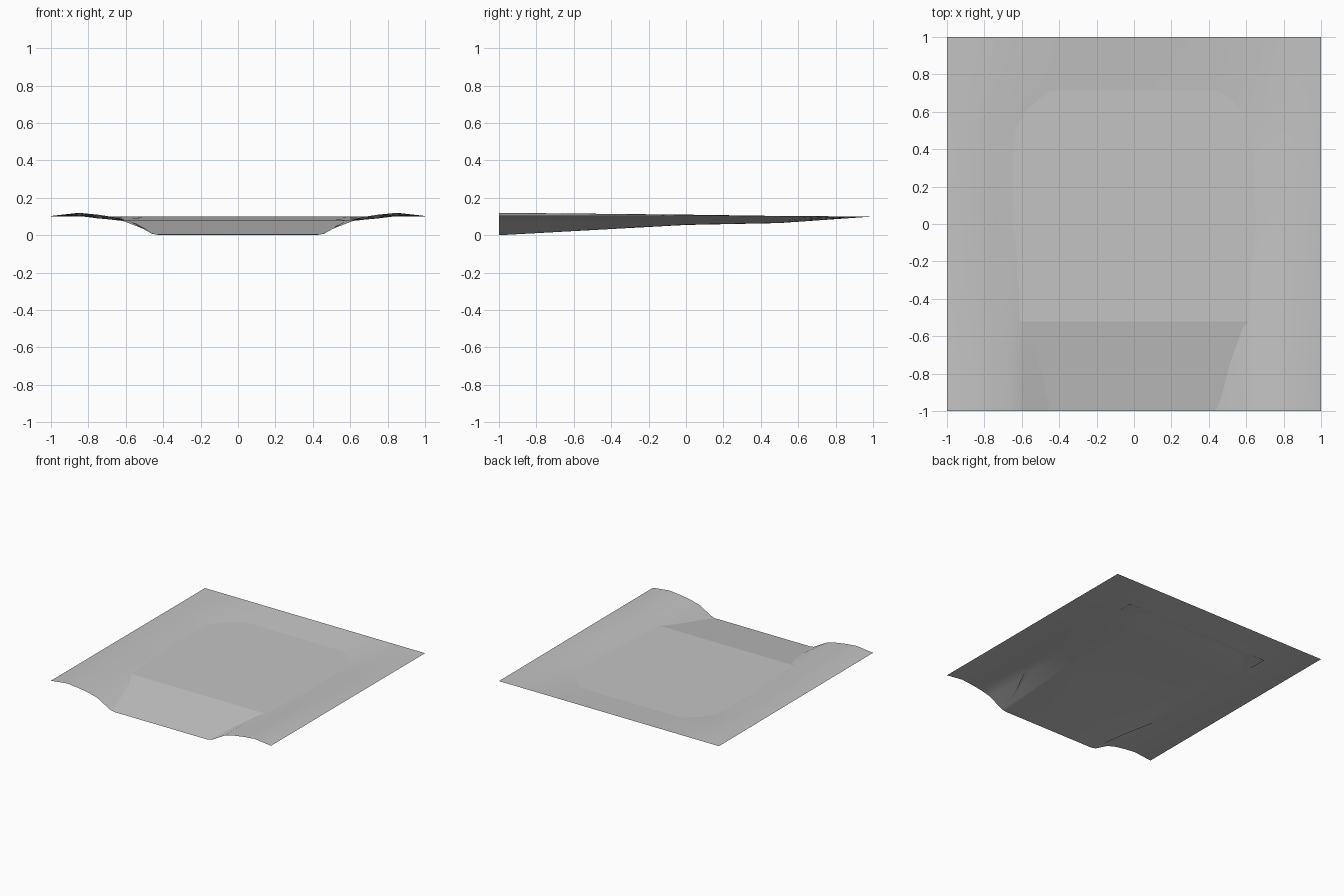
import bpy, bmesh

cube = bpy.data.objects.get("Cube")
if cube:
    bpy.data.objects.remove(cube, do_unlink=True)

GREY = (0.55, 0.55, 0.55, 1.0)
grey = bpy.data.materials.new("plain grey")
grey.use_nodes = True
grey.diffuse_color = GREY
grey.node_tree.nodes["Principled BSDF"].inputs["Base Color"].default_value = GREY


def loft(name, rows):
    """Skin a sheet over rows of points, all rows having equal length."""
    bm = bmesh.new()
    grid = [[bm.verts.new(p) for p in row] for row in rows]
    for a, b in zip(grid, grid[1:]):
        for i in range(len(a) - 1):
            bm.faces.new((a[i], a[i + 1], b[i + 1], b[i]))
    mesh = bpy.data.meshes.new(name)
    bm.to_mesh(mesh)
    bm.free()
    mesh.materials.append(grey)
    obj = bpy.data.objects.new(name, mesh)
    bpy.context.collection.objects.link(obj)
    return obj


# Ground: half cross-sections of the channel and banks, mirrored in x
stations = (0.0, 0.42, 0.46, 0.58, 0.66, 0.75, 0.85, 1.0)
sections = {
    -1.0: (0, 0, 0.008, 0.075, 0.096, 0.11, 0.12, 0.103),
    0.0: (0.055, 0.055, 0.057, 0.073, 0.081, 0.092, 0.11, 0.102),
    0.5: (0.065, 0.065, 0.066, 0.075, 0.082, 0.09, 0.103, 0.101),
    1.0: (0.1,) * 8,
}
STEPS = 4
ys = sorted(sections)
ground_rows = []
for y0, y1 in zip(ys, ys[1:]):
    for k in range(STEPS + (y1 == ys[-1])):
        t = k / STEPS
        half = [(x, y0 + (y1 - y0) * t, a + (b - a) * t)
                for x, a, b in zip(stations, sections[y0], sections[y1])]
        mirrored = [(-x, y, z) for x, y, z in reversed(half[1:])]
        ground_rows.append(mirrored + half)
ground = loft("ground", ground_rows)

# Flat sheet filling the channel, falling in a ramp at the front
sheet_path = ((-1.0, 0.44, 0.003), (-0.76, 0.525, 0.042),
              (-0.52, 0.625, 0.08), (0.0, 0.66, 0.08), (0.74, 0.66, 0.08))
sheet = loft("channel_sheet",
             [[(-w, y, z), (0, y, z), (w, y, z)] for y, w, z in sheet_path])

# Soft shading, with the crease at the top of the ramp kept sharp
for obj, angle in ((ground, 1.0), (sheet, 0.08)):
    bpy.ops.object.select_all(action="DESELECT")
    obj.select_set(True)
    bpy.context.view_layer.objects.active = obj
    bpy.ops.object.shade_smooth_by_angle(angle=angle)
